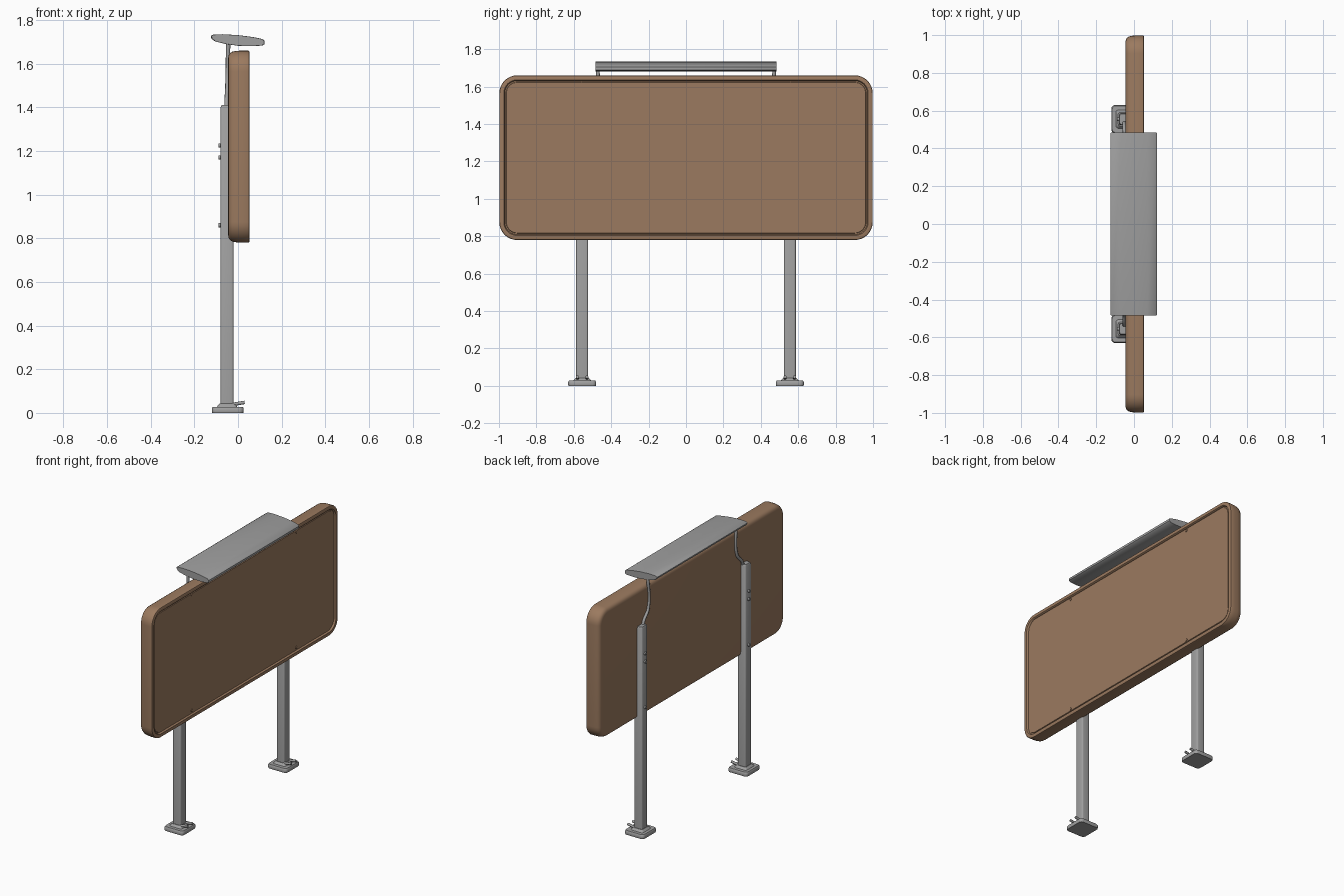
import bpy, bmesh, math
from mathutils import Vector

if "Cube" in bpy.data.objects:
    bpy.data.objects.remove(bpy.data.objects["Cube"])


def material(name, rgb):
    m = bpy.data.materials.new(name)
    m.diffuse_color = (*rgb, 1)
    m.use_nodes = True
    m.node_tree.nodes["Principled BSDF"].inputs["Base Color"].default_value = m.diffuse_color
    return m


BROWN = material("brown panel", (0.33, 0.195, 0.115))
GREY = material("grey metal", (0.35, 0.35, 0.35))


def finish(name, bm, mat, angle=35):
    bmesh.ops.recalc_face_normals(bm, faces=bm.faces)
    me = bpy.data.meshes.new(name)
    bm.to_mesh(me)
    bm.free()
    ob = bpy.data.objects.new(name, me)
    bpy.context.collection.objects.link(ob)
    me.materials.append(mat)
    bpy.ops.object.select_all(action='DESELECT')
    ob.select_set(True)
    bpy.context.view_layer.objects.active = ob
    bpy.ops.object.shade_smooth_by_angle(angle=math.radians(angle))
    return ob


def rounded_rect(hw, hh, r, n=8):
    pts = []
    for k, (sx, sy) in enumerate([(1, 1), (-1, 1), (-1, -1), (1, -1)]):
        for i in range(n + 1):
            a = math.pi / 2 * (k + i / n)
            pts.append((sx * (hw - r) + r * math.cos(a), sy * (hh - r) + r * math.sin(a)))
    return pts


def loft(name, rings, mat, angle=35):
    """Skin a list of closed point loops and cap both ends."""
    bm = bmesh.new()
    loops = [[bm.verts.new(p) for p in ring] for ring in rings]
    for a, b in zip(loops, loops[1:]):
        for i in range(len(a)):
            j = (i + 1) % len(a)
            bm.faces.new((a[i], a[j], b[j], b[i]))
    bm.faces.new(loops[0])
    bm.faces.new(loops[-1])
    return finish(name, bm, mat, angle)


def rod(name, a, b, r, mat, seg=12):
    a, b = Vector(a), Vector(b)
    q = (b - a).to_track_quat('Z', 'Y')
    circ = [q @ Vector((r * math.cos(t), r * math.sin(t), 0))
            for t in (2 * math.pi * i / seg for i in range(seg))]
    return loft(name, [[p + a for p in circ], [p + b for p in circ]], mat)


# Board: soft rounded back, thin raised rim with a groove round the front panel
def board_ring(x, inset):
    return [(x, y, z + 1.22) for y, z in
            rounded_rect(0.998 - inset, 0.44 - inset, 0.095 - inset)]


profile = [(-0.045, 0.034), (-0.043, 0.022), (-0.037, 0.012), (-0.026, 0.005), (-0.005, 0.001),
           (0.02, 0), (0.046, 0), (0.051, 0.002), (0.053, 0.006), (0.053, 0.024),
           (0.050, 0.027), (0.041, 0.029), (0.041, 0.036), (0.045, 0.038)]
loft("sign_board", [board_ring(x, i) for x, i in profile], BROWN)

# Small screws on the panel
for y in (-0.56, 0.56):
    for z in (0.83, 1.615):
        rod("panel_screw", (0.04, y, z), (0.049, y, z), 0.009, BROWN)

# Lamp hood: lens-shaped section tilted down to the front, hollow underneath
section = [(-0.125, 1.727), (-0.115, 1.733), (-0.07, 1.735), (0, 1.731), (0.07, 1.722),
           (0.112, 1.713), (0.122, 1.705), (0.122, 1.690), (0.112, 1.683), (0.06, 1.680),
           (0, 1.682), (-0.06, 1.691), (-0.105, 1.702), (-0.122, 1.715)]


def lamp_ring(y, s):
    return [(x * s, y, 1.708 + (z - 1.708) * s) for x, z in section]


loft("lamp_hood", [lamp_ring(y, s) for y, s in
                   ((-0.485, 0.97), (-0.48, 1), (0.48, 1), (0.485, 0.97))], GREY, 40)

for s in (-1, 1):
    yp = 0.555 * s
    # Post with softened corners and a slightly bevelled top
    loft("post", [[(-0.05 + x * k, yp + y * k, z) for x, y in rounded_rect(0.03, 0.032, 0.010, 4)]
                  for z, k in ((0.03, 1), (1.40, 1), (1.41, 0.85))], GREY)
    # Foot plate and collar
    loft("foot_plate", [[(-0.047 + x * k, yp + y * k, z) for x, y in rounded_rect(0.073, 0.075, 0.02, 5)]
                        for z, k in ((0, 0.98), (0.005, 1), (0.02, 1), (0.028, 0.94))], GREY)
    loft("foot_collar", [[(-0.05 + x * k, yp + y * k, z) for x, y in rounded_rect(0.042, 0.044, 0.012, 4)]
                         for z, k in ((0.025, 1.15), (0.034, 1), (0.042, 0.8))], GREY)
    # Foot bolts on the front side
    for d in (-0.025, 0.025):
        rod("foot_bolt", (-0.03, yp + d, 0.038), (0.03, yp + d, 0.048), 0.008, GREY)
    # Bolts on the back of the post and brackets to the board
    for z in (0.86, 1.17, 1.225):
        rod("post_bolt", (-0.075, yp, z), (-0.09, yp, z), 0.010, GREY)
    for z in (0.90, 1.30):
        rod("board_spacer", (-0.03, yp, z), (0.0, yp, z), 0.02, GREY)
    # S-bent lamp arm
    cu = bpy.data.curves.new("lamp_arm", 'CURVE')
    cu.dimensions = '3D'
    cu.bevel_depth = 0.010
    cu.bevel_resolution = 2
    cu.use_fill_caps = True
    cu.resolution_u = 6
    sp = cu.splines.new('BEZIER')
    path = [(-0.052, 0.54, 1.39), (-0.052, 0.525, 1.43), (-0.049, 0.476, 1.49), (-0.045, 0.472, 1.70)]
    sp.bezier_points.add(len(path) - 1)
    for bp, (x, y, z) in zip(sp.bezier_points, path):
        bp.co = (x, y * s, z)
        bp.handle_left_type = bp.handle_right_type = 'AUTO'
    arm = bpy.data.objects.new("lamp_arm", cu)
    bpy.context.collection.objects.link(arm)
    cu.materials.append(GREY)
